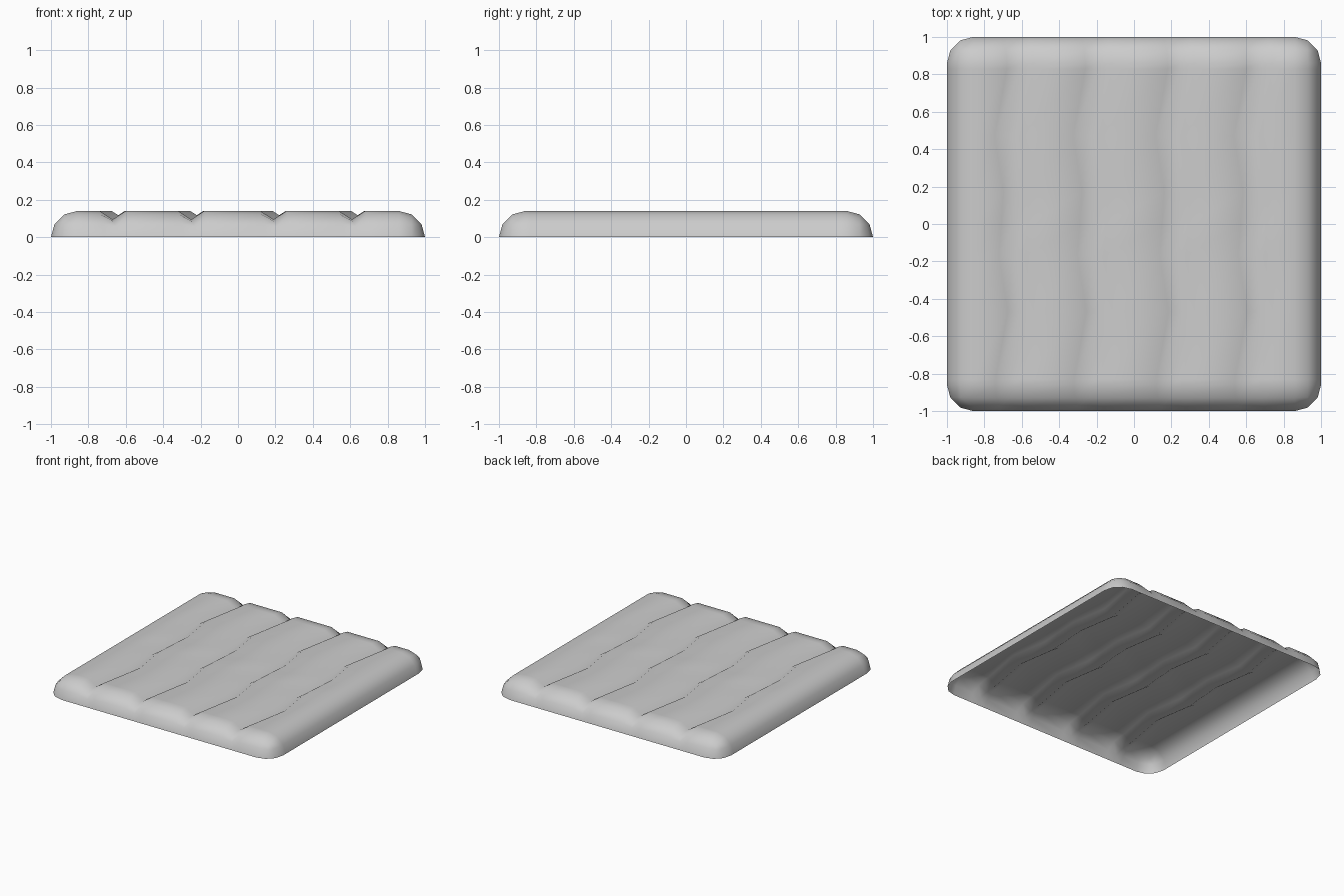
import bpy
import bmesh
from mathutils import Vector

cube = bpy.data.objects.get("Cube")
if cube:
    bpy.data.objects.remove(cube, do_unlink=True)

RADIUS = 0.14
GROOVES = (-0.64, -0.22, 0.22, 0.64)
HALF_WIDTH, DEPTH = 0.07, 0.045
# Sideways sway of every groove along y, mirrored in the other half
SWAY = ((0, 0), (0.17, 0.012), (0.47, -0.035), (0.83, 0.03), (1, 0.03))


def sway(y):
    a = abs(y)
    for (y0, s0), (y1, s1) in zip(SWAY, SWAY[1:]):
        if a <= y1 + 0.001:
            return (s0 + (s1 - s0) * (a - y0) / (y1 - y0)) * (1 if y > 0 else -1)
    return 0


def cut(bm, point, normal, clear=False):
    bmesh.ops.bisect_plane(bm, geom=bm.verts[:] + bm.edges[:] + bm.faces[:],
                           dist=0.0005, plane_co=point, plane_no=normal,
                           clear_inner=clear)


# Rounded slab, open underneath
bm = bmesh.new()
bmesh.ops.create_cube(bm, size=2)
for v in bm.verts:
    v.co.z = RADIUS if v.co.z > 0 else -0.2
bmesh.ops.bevel(bm, geom=bm.edges[:], offset=RADIUS, segments=3, profile=0.5,
                affect='EDGES', clamp_overlap=False)
cut(bm, Vector((0, 0, 0)), Vector((0, 0, 1)), clear=True)

# Cut columns for the grooves and rows for their bends
for x in GROOVES:
    for side in (-1, 0, 1):
        cut(bm, Vector((x + side * HALF_WIDTH, 0, 0)), Vector((1, 0, 0)))
for y, _ in SWAY[:-1]:
    for side in (-1, 1):
        cut(bm, Vector((0, y * side, 0)), Vector((0, 1, 0)))

# Sink the grooves and sway them, fading out down the rim
for v in bm.verts:
    for x in GROOVES:
        offset = abs(v.co.x - x)
        if offset < HALF_WIDTH + 0.002:
            fade = min(1, max(0, (v.co.z - 0.03) / (RADIUS - 0.03)))
            v.co.x += sway(v.co.y) * fade
            if offset < 0.002:
                v.co.z -= DEPTH * fade
            break

bmesh.ops.recalc_face_normals(bm, faces=bm.faces[:])
if sum(f.normal.z * f.calc_area() for f in bm.faces) < 0:
    bmesh.ops.reverse_faces(bm, faces=bm.faces[:])
for f in bm.faces:
    f.smooth = True

mesh = bpy.data.meshes.new("grooved_slab")
bm.to_mesh(mesh)
bm.free()
slab = bpy.data.objects.new("grooved_slab", mesh)
bpy.context.collection.objects.link(slab)

# Plain light grey
grey = bpy.data.materials.new("light_grey")
grey.use_nodes = True
colour = (0.6, 0.6, 0.6, 1)
grey.diffuse_color = colour
grey.node_tree.nodes["Principled BSDF"].inputs["Base Color"].default_value = colour
mesh.materials.append(grey)
